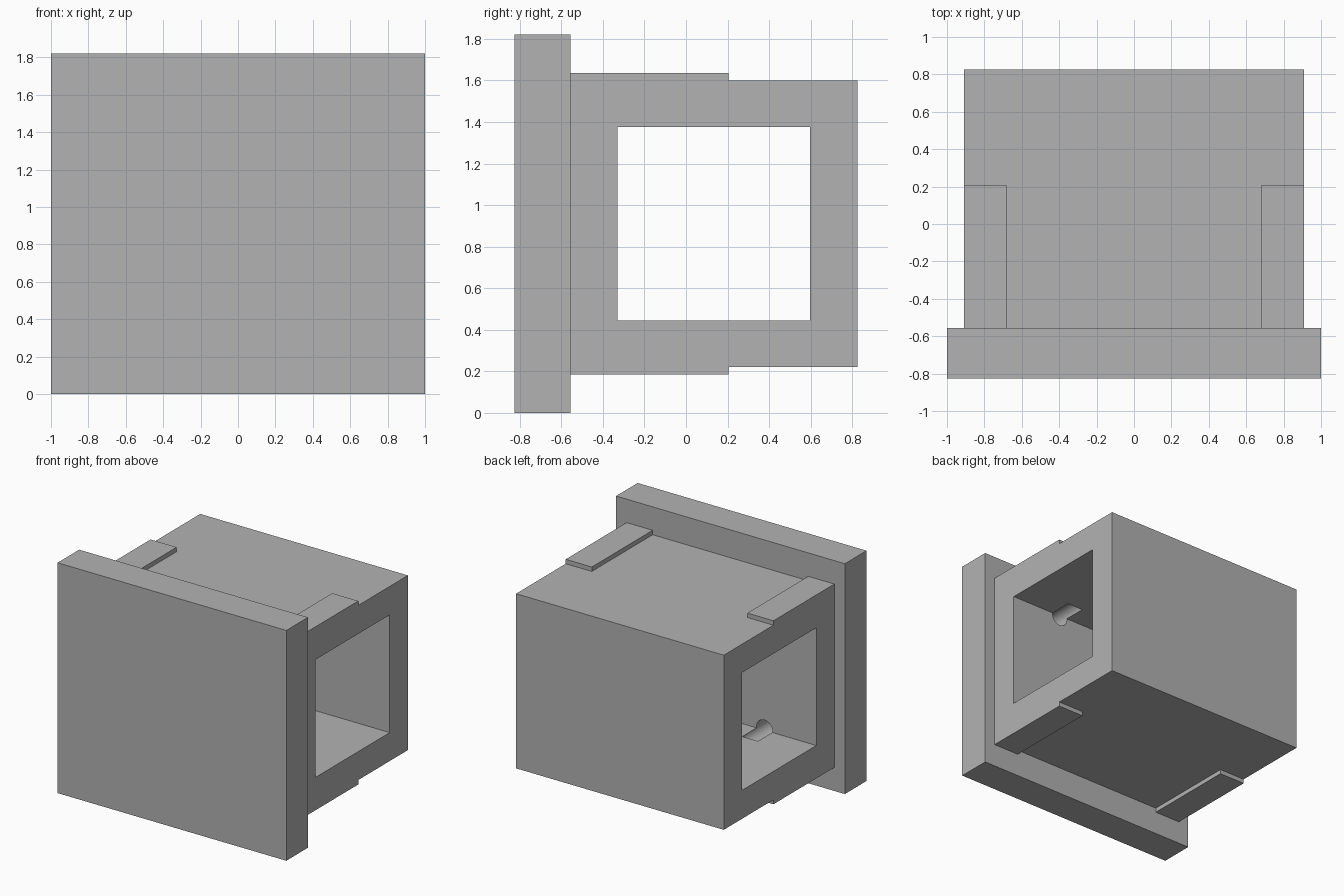
import bpy
import math

# Remove the default cube
old = bpy.data.objects.get("Cube")
if old:
    bpy.data.objects.remove(old, do_unlink=True)

# Single plain colour
grey = bpy.data.materials.new("plain_grey")
grey.use_nodes = True
colour = (0.448, 0.448, 0.448, 1)
grey.diffuse_color = colour
grey.node_tree.nodes["Principled BSDF"].inputs["Base Color"].default_value = colour

MID = 0.91          # height of the block's centre line
WALL_Y = -0.33      # inner face of the front wall


def box(name, x, y, z):
    """Box from (min, max) ranges on each axis."""
    ranges = (x, y, z)
    bpy.ops.mesh.primitive_cube_add(size=1, location=[(a + b) / 2 for a, b in ranges])
    ob = bpy.context.object
    ob.name = name
    ob.scale = [b - a for a, b in ranges]
    bpy.ops.object.transform_apply(location=False, rotation=False, scale=True)
    ob.data.materials.append(grey)
    return ob


def cut(target, cutter):
    """Subtract the cutter from the target and discard it."""
    cutter.hide_render = True
    mod = target.modifiers.new("cut", "BOOLEAN")
    mod.operation = "DIFFERENCE"
    mod.solver = "EXACT"
    mod.object = cutter
    bpy.ops.object.select_all(action="DESELECT")
    target.select_set(True)
    bpy.context.view_layer.objects.active = target
    bpy.ops.object.modifier_apply(modifier=mod.name)
    bpy.data.objects.remove(cutter, do_unlink=True)


# Front plate
box("front_plate", (-1, 1), (-0.825, -0.555), (0, 2 * MID))

# Hollow body with a square tunnel from side to side
body = box("body", (-0.908, 0.908), (-0.555, 0.825), (MID - 0.69, MID + 0.69))
cut(body, box("tunnel_cutter", (-1.2, 1.2), (WALL_Y, 0.597), (MID - 0.465, MID + 0.465)))

# Four blind pin holes at the tunnel's front edges
for sx in (-1, 1):
    for sz in (-1, 1):
        bpy.ops.mesh.primitive_cylinder_add(
            vertices=32, radius=0.07, depth=0.36,
            location=(sx * 0.455, WALL_Y, MID + sz * 0.455),
            rotation=(math.pi / 2, 0, 0))
        pin = bpy.context.object
        pin.name = "pin_hole_cutter"
        pin.data.materials.append(grey)
        cut(body, pin)

body.select_set(True)
bpy.context.view_layer.objects.active = body
bpy.ops.object.shade_smooth_by_angle(angle=math.radians(30))

# Thin rails on the top and bottom corners
for side, sx in (("right", -1), ("left", 1)):
    for level, sz in (("top", 1), ("bottom", -1)):
        box(f"{level}_{side}_rail",
            sorted((sx * 0.68, sx * 0.908)),
            (-0.555, 0.205),
            sorted((MID + sz * 0.69, MID + sz * 0.725)))
